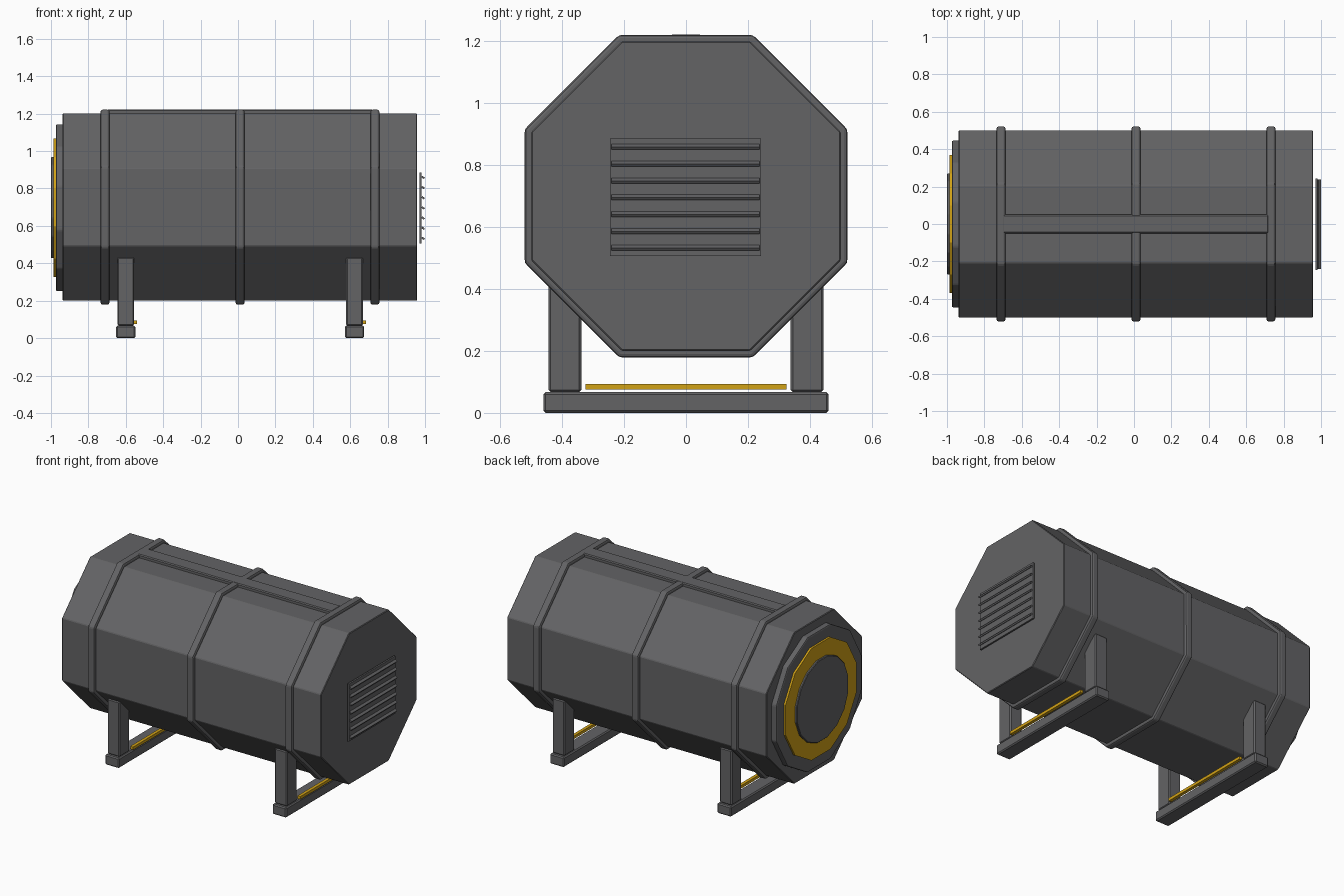
import bpy, bmesh, math
from mathutils import Matrix

if "Cube" in bpy.data.objects:
    bpy.data.objects.remove(bpy.data.objects["Cube"])


def mat(name, c):
    m = bpy.data.materials.new(name)
    m.diffuse_color = (*c, 1)
    m.use_nodes = True
    m.node_tree.nodes["Principled BSDF"].inputs["Base Color"].default_value = m.diffuse_color
    return m


GREY = mat("dark_grey", (0.125, 0.125, 0.13))
YELLOW = mat("warning_yellow", (0.64, 0.36, 0.008))


def finish(name, bm, m, bevel, segments):
    bmesh.ops.recalc_face_normals(bm, faces=bm.faces)
    if bevel:
        bmesh.ops.bevel(bm, geom=list(bm.edges), offset=bevel, segments=segments,
                        profile=0.5, affect='EDGES')
    me = bpy.data.meshes.new(name)
    bm.to_mesh(me)
    bm.free()
    me.materials.append(m)
    ob = bpy.data.objects.new(name, me)
    bpy.context.collection.objects.link(ob)
    return ob


def prism(name, n, apothem, x0, x1, zc, m, bevel=0.0, segments=1):
    """Regular prism along x, with flat sides facing the axes."""
    bm = bmesh.new()
    r = apothem / math.cos(math.pi / n)
    rings = []
    for x in (x0, x1):
        rings.append([bm.verts.new((x, r * math.cos((i + .5) * math.tau / n),
                                    zc + r * math.sin((i + .5) * math.tau / n)))
                      for i in range(n)])
    for ring in rings:
        bm.faces.new(ring)
    for i in range(n):
        j = (i + 1) % n
        bm.faces.new((rings[0][i], rings[0][j], rings[1][j], rings[1][i]))
    return finish(name, bm, m, bevel, segments)


def box(name, x, y, z, m, bevel=0.0, tilt=0.0):
    """Box from (min, max) pairs, optionally tilted about y."""
    bm = bmesh.new()
    size = [b - a for a, b in (x, y, z)]
    mid = [(a + b) / 2 for a, b in (x, y, z)]
    bmesh.ops.create_cube(bm, size=1, matrix=Matrix.Translation(mid)
                          @ Matrix.Rotation(tilt, 4, 'Y') @ Matrix.Diagonal((*size, 1)))
    return finish(name, bm, m, bevel, 1)


# Octagonal tank body
prism("tank_body", 8, 0.5, -0.938, 0.958, 0.7, GREY, 0.004)

# Raised bands around the body and the spine along the top
for i, x in enumerate((-0.711, 0.011, 0.732)):
    prism(f"band_{i + 1}", 8, 0.521, x - 0.024, x + 0.024, 0.7, GREY, 0.011, 2)
box("top_spine", (-0.70, 0.72), (-0.05, 0.05), (1.16, 1.222), GREY, 0.006)

# Hatch on the left end: flange, yellow ring, cover
prism("hatch_flange", 12, 0.446, -0.974, -0.93, 0.697, GREY, 0.009, 2)
prism("hatch_ring", 12, 0.37, -0.987, -0.96, 0.697, YELLOW)
prism("hatch_cover", 16, 0.27, -1.0, -0.97, 0.697, GREY, 0.004)

# Vent on the right end: plate and slats
box("vent_plate", (0.971, 0.982), (-0.245, 0.243), (0.506, 0.886), GREY)
for i in range(7):
    z = 0.533 + i * 0.0543
    box(f"vent_slat_{i + 1}", (0.981, 0.998), (-0.24, 0.237), (z - 0.005, z + 0.005),
        GREY, 0, math.radians(35))

# Two stands: foot bar, pair of posts, yellow strip
for side, x in (("left", -0.6), ("right", 0.623)):
    box(f"{side}_foot", (x - 0.051, x + 0.051), (-0.46, 0.46), (0, 0.067), GREY, 0.007)
    for s, where in ((-1, "front"), (1, "back")):
        y = sorted((s * 0.338, s * 0.444))
        box(f"{side}_{where}_post", (x - 0.045, x + 0.045), y, (0.067, 0.432), GREY, 0.007)
    box(f"{side}_strip", (x + 0.04, x + 0.061), (-0.325, 0.324), (0.075, 0.094), YELLOW)
